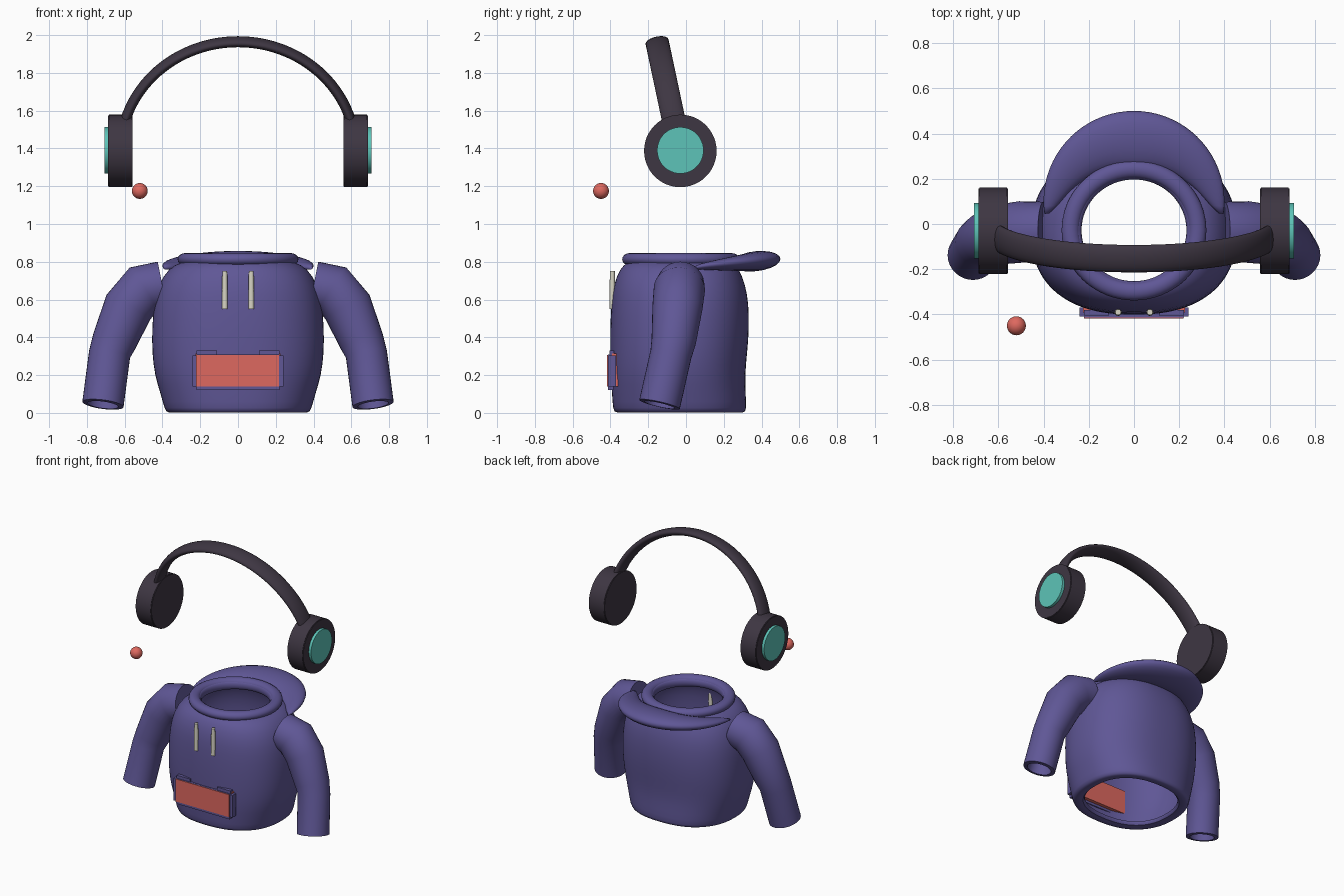
import bpy, bmesh, math
from mathutils import Vector, Matrix

cube = bpy.data.objects.get("Cube")
if cube:
    bpy.data.objects.remove(cube, do_unlink=True)


def material(name, rgb):
    m = bpy.data.materials.new(name)
    m.use_nodes = True
    m.diffuse_color = (*rgb, 1)
    m.node_tree.nodes["Principled BSDF"].inputs["Base Color"].default_value = (*rgb, 1)
    return m


purple = material("purple_cloth", (.115, .095, .305))
charcoal = material("charcoal_plastic", (.048, .037, .055))
teal = material("teal_pad", (.11, .55, .48))
coral = material("coral", (.73, .14, .115))
cream = material("cream_cord", (.68, .66, .55))


def finish(name, bm, mat, sharp=40, subdivide=0):
    bmesh.ops.recalc_face_normals(bm, faces=bm.faces)
    mesh = bpy.data.meshes.new(name)
    bm.to_mesh(mesh)
    bm.free()
    mesh.materials.append(mat)
    mesh.shade_smooth()
    mesh.set_sharp_from_angle(angle=math.radians(sharp))
    ob = bpy.data.objects.new(name, mesh)
    bpy.context.collection.objects.link(ob)
    if subdivide:
        ob.modifiers.new("soften", "SUBSURF").levels = subdivide
        ob.modifiers["soften"].render_levels = subdivide
    return ob


def loft(name, rings, mat, cap_start=False, cap_end=False, closed=False, **kw):
    """Skin a list of point rings."""
    bm = bmesh.new()
    loops = [[bm.verts.new(p) for p in ring] for ring in rings]
    pairs = list(zip(loops, loops[1:]))
    if closed:
        pairs.append((loops[-1], loops[0]))
    for a, b in pairs:
        n = len(a)
        for i in range(n):
            j = (i + 1) % n
            bm.faces.new((a[i], a[j], b[j], b[i]))
    if cap_start:
        bm.faces.new(loops[0])
    if cap_end:
        bm.faces.new(loops[-1])
    return finish(name, bm, mat, **kw)


def circle(n):
    return [(math.cos(2 * math.pi * i / n), math.sin(2 * math.pi * i / n)) for i in range(n)]


def box(name, x, y, z, mat):
    bm = bmesh.new()
    bmesh.ops.create_cube(bm, size=1)
    for v in bm.verts:
        v.co = [lo + (c + .5) * (hi - lo) for c, (lo, hi) in zip(v.co, (x, y, z))]
    return finish(name, bm, mat)


def cylinder(name, centre, r1, r2, depth, mat, axis="Z", bevel=0):
    bm = bmesh.new()
    bmesh.ops.create_cone(bm, cap_ends=True, segments=48, radius1=r1, radius2=r2, depth=depth)
    if bevel:
        rims = [e for e in bm.edges if abs(e.verts[0].co.z - e.verts[1].co.z) < .001]
        bmesh.ops.bevel(bm, geom=rims, offset=bevel, segments=2, affect="EDGES")
    turn = Matrix.Rotation(math.pi / 2, 4, "Y") if axis == "X" else Matrix()
    bm.transform(Matrix.Translation(centre) @ turn)
    return finish(name, bm, mat)


def squircle(half_x, front, back, z, power=2.35):
    mid, half_y = (front + back) / 2, (back - front) / 2
    bend = lambda c: math.copysign(abs(c) ** (2 / power), c)
    return [(half_x * bend(c), mid + half_y * bend(s), z) for c, s in circle(48)]


# Torso: thin shell with a folded hem and an open neck
body = [(.31, -.31, .25, .03), (.31, -.31, .25, .002), (.375, -.375, .31, 0),
        (.388, -.387, .32, .015), (.41, -.392, .317, .1), (.442, -.4, .312, .2),
        (.456, -.402, .325, .32), (.456, -.402, .335, .45), (.446, -.396, .332, .58),
        (.42, -.384, .315, .68), (.37, -.35, .28, .765), (.3, -.31, .25, .8),
        (.245, -.26, .21, .81)]
loft("torso", [squircle(*r) for r in body], purple, subdivide=1, sharp=75)


# Collar: flattened outer roll and a finer inner roll
def roll(name, rx, ry, width, height, z):
    rings = []
    for c, s in circle(64):
        rings.append([((rx + width * u) * c, -.028 + (ry + width * u) * s, z + height * v)
                      for u, v in circle(16)])
    loft(name, rings, purple, closed=True, sharp=80)


roll("collar", .28, .27, .04, .033, .813)
roll("collar_lining", .25, .243, .018, .03, .8)

# Hood: crescent hanging behind the collar, tapering to both sides
rings = []
for k in range(41):
    t = k / 40
    a = math.radians(-8 + 196 * t)
    swell = max(math.sin(math.pi * t), .001) ** .7
    width, height = .01 + .12 * swell, .008 + .045 * swell
    mid = .4 - width
    rings.append([((mid + width * u) * math.cos(a), .1 + (mid + width * u) * math.sin(a),
                   .768 + .035 * swell + height * v + .012 * u * swell) for u, v in circle(20)])
loft("hood", rings, purple, cap_start=True, cap_end=True, sharp=80)


# Sleeves: bent tubes with hollow cuffs
def sleeve(name, side):
    path = [Vector(p) for p in ((.4, -.03, .675), (.5, -.035, .655), (.58, -.045, .56),
                                (.655, -.065, .38), (.68, -.08, .31), (.715, -.14, .045))]
    radii = [.128, .136, .133, .118, .11, .11]
    down = (path[-1] - path[-2]).normalized()
    path += [path[-1] + down * .003, path[-1] - down * .1]
    radii += [.082, .08]
    rings = []
    for i, (p, r) in enumerate(zip(path, radii)):
        if i >= 5:
            d = down
        elif i == 0:
            d = Vector((1, 0, -.2)).normalized()
        else:
            d = (path[i + 1] - path[i - 1]).normalized()
        u = Vector((0, 1, 0))
        u = (u - d * u.dot(d)).normalized()
        w = d.cross(u)
        pts = [p + u * (r * c) + w * (r * s) for c, s in circle(32)]
        rings.append([(side * q.x, q.y, max(q.z, .006)) for q in pts])
    loft(name, rings, purple, cap_start=True, cap_end=True, sharp=50)


# Headphone cups, pads, sleeves and drawstrings on both sides
for label, side in (("left", 1), ("right", -1)):
    sleeve(label + "_sleeve", side)
    cylinder(label + "_ear_cup", (side * .623, -.03, 1.387), .192, .192, .13, charcoal, "X", .004)
    cylinder(label + "_ear_pad", (side * .695, -.03, 1.39), .123, .123, .024, teal, "X")
    cylinder(label + "_drawstring", (side * .07, -.39, .65), .016, .013, .2, cream)
    # Pocket tabs and side strips
    box(label + "_pocket_tab", sorted((side * .11, side * .22)), (-.405, -.38), (.3, .33), purple)
    box(label + "_pocket_edge", sorted((side * .215, side * .242)), (-.41, -.37), (.14, .305), purple)

# Pocket: padded body, coloured front and inner lining
box("pocket_body", (-.22, .22), (-.413, -.385), (.122, .308), purple)
box("pocket_front", (-.222, .218), (-.418, -.412), (.14, .307), coral)
box("pocket_lining", (-.225, .225), (-.392, -.36), (.14, .315), coral)

# Headband: leaning half ellipse with a flat oval section
lean = Matrix.Rotation(math.radians(12), 3, "X")
rings = []
for k in range(49):
    a = math.radians(10 + 160 * k / 48)
    ring = []
    for u, v in circle(20):
        local = Vector(((.622 + .027 * u) * math.cos(a), .062 * v, (.593 + .027 * u) * math.sin(a)))
        ring.append(lean @ local + Vector((0, -.03, 1.385)))
    rings.append(ring)
loft("headband", rings, charcoal, cap_start=True, cap_end=True, sharp=60)

# Small floating ball
bm = bmesh.new()
bmesh.ops.create_uvsphere(bm, u_segments=32, v_segments=16, radius=.042)
bm.transform(Matrix.Translation((-.52, -.45, 1.175)))
finish("ball", bm, coral)
